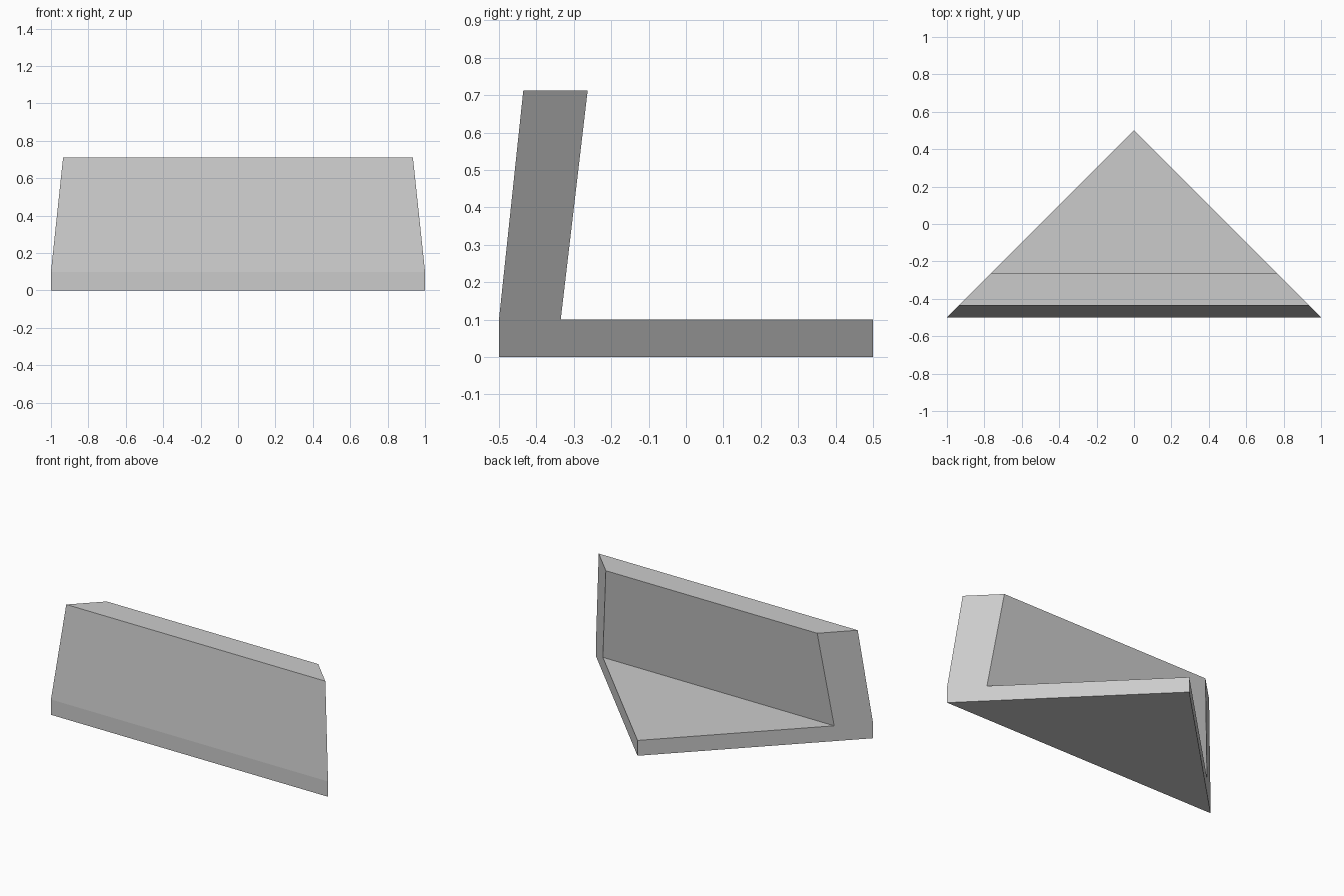
import bpy
import bmesh

cube = bpy.data.objects.get("Cube")
if cube:
    bpy.data.objects.remove(cube, do_unlink=True)

# Single grey finish
grey = bpy.data.materials.new("light_grey")
grey.use_nodes = True
colour = (0.6, 0.6, 0.6, 1.0)
grey.diffuse_color = colour
grey.node_tree.nodes["Principled BSDF"].inputs["Base Color"].default_value = colour

# L-shaped side section (y, z): flat base with a leaning upright wall
BACK = 0.5
section = [(-0.5, 0), (BACK, 0), (BACK, 0.1), (-0.335, 0.1),
           (-0.263, 0.712), (-0.435, 0.712), (-0.5, 0.1)]

# Mitre both sides at 45 degrees so that they meet at the rear point
bm = bmesh.new()
left = [bm.verts.new((BACK - y, y, z)) for y, z in section]
right = [bm.verts.new((y - BACK, y, z)) for y, z in section]
bm.faces.new(left)
bm.faces.new(right[::-1])
count = len(section)
for i in range(count):
    j = (i + 1) % count
    bm.faces.new((left[i], right[i], right[j], left[j]))
bmesh.ops.remove_doubles(bm, verts=bm.verts[:], dist=0.0001)
bmesh.ops.recalc_face_normals(bm, faces=bm.faces[:])

mesh = bpy.data.meshes.new("corner_bracket")
bm.to_mesh(mesh)
bm.free()
mesh.materials.append(grey)
bracket = bpy.data.objects.new("corner_bracket", mesh)
bpy.context.collection.objects.link(bracket)
